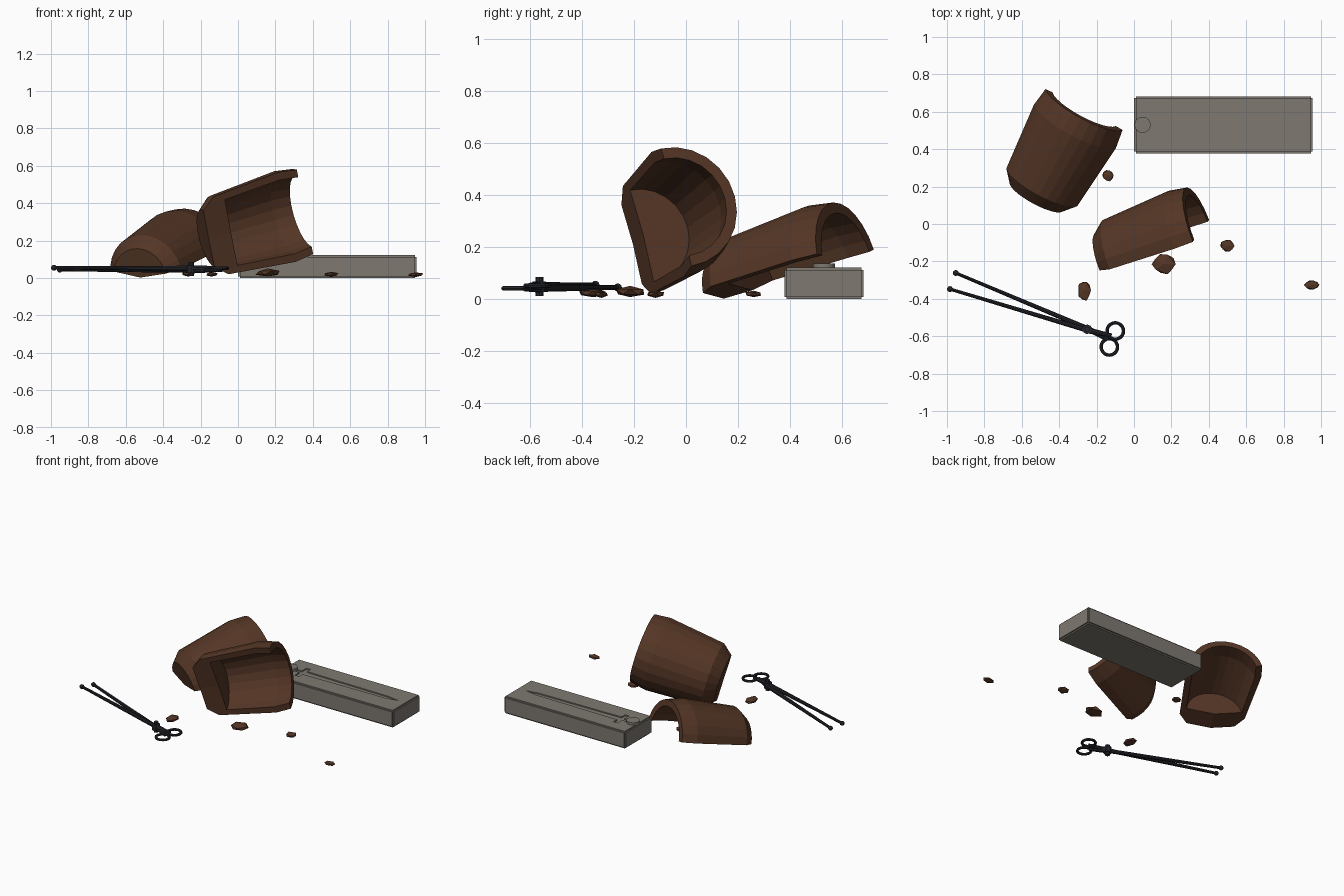
import bpy, bmesh, math, random
from mathutils import Vector, Matrix

old = bpy.data.objects.get("Cube")
if old:
    bpy.data.objects.remove(old)
random.seed(4)


def material(name, rgb):
    m = bpy.data.materials.new(name)
    m.use_nodes = True
    m.diffuse_color = (*rgb, 1)
    m.node_tree.nodes["Principled BSDF"].inputs["Base Color"].default_value = (*rgb, 1)
    return m


CLAY = material("brown clay", (0.09, 0.037, 0.019))
STONE = material("grey stone", (0.21, 0.19, 0.165))
IRON = material("dark iron", (0.02, 0.021, 0.028))


def finish(name, bm, mat):
    bmesh.ops.recalc_face_normals(bm, faces=bm.faces[:])
    mesh = bpy.data.meshes.new(name)
    bm.to_mesh(mesh)
    bm.free()
    ob = bpy.data.objects.new(name, mesh)
    bpy.context.collection.objects.link(ob)
    if mat:
        mesh.materials.append(mat)
    return ob


# Broken pot halves: a wall section spun part of the way round its axis
SECTION = [(-0.07, 0), (-0.07, 0.16), (0, 0.218), (0.385, 0.252), (0.49, 0.237),
           (0.49, 0.195), (0.385, 0.208), (0.06, 0.185), (0.06, 0)]


def pot_half(name, shoulder, axis, middle, sweep):
    axis = Vector(axis).normalized()
    middle = Vector(middle)
    middle = (middle - axis * middle.dot(axis)).normalized()
    side = axis.cross(middle)
    angle = math.radians(sweep)
    bm = bmesh.new()
    verts = [bm.verts.new((r, 0, t)) for t, r in SECTION]
    edges = [bm.edges.new(pair) for pair in zip(verts, verts[1:])]
    bmesh.ops.spin(bm, geom=verts + edges, axis=(0, 0, 1), cent=(0, 0, 0),
                   angle=angle, steps=12)
    bmesh.ops.remove_doubles(bm, verts=bm.verts[:], dist=0.0005)
    # Close the two broken faces
    rim = [e for e in bm.edges if e.is_boundary]
    bm.edges.new([v for v in bm.verts if math.hypot(v.co.x, v.co.y) < 0.001])
    bm.verts.ensure_lookup_table()
    for a in (0, angle):
        ring = []
        for t, r in SECTION:
            p = Vector((r * math.cos(a), r * math.sin(a), t))
            ring.append(min(bm.verts, key=lambda v: (v.co - p).length))
        bm.faces.new(ring)
    # Place with the sweep centred on the middle direction
    frame = Matrix((middle, side, axis)).transposed().to_4x4()
    bm.transform(Matrix.Translation(shoulder) @ frame @ Matrix.Rotation(-angle / 2, 4, 'Z'))
    return finish(name, bm, CLAY)


pot_half("upright_pot_half", (-0.093, -0.182, 0.229), (0.915, 0.311, 0.257),
         (-0.365, 0.916, 0.166), 184)
pot_half("fallen_pot_half", (-0.49, 0.205, 0.02), (0.463, 0.852, 0.25), (0.04, 0, 1), 160)


# Stone mould with a sword-shaped recess
bm = bmesh.new()
bmesh.ops.create_cube(bm, size=1)
bm.transform(Matrix.Translation((0.478, 0.53, 0.061)) @ Matrix.Diagonal((0.955, 0.305, 0.122, 1)))
bmesh.ops.bevel(bm, geom=bm.edges[:], offset=0.009, segments=2, affect='EDGES')
mould = finish("stone_mould", bm, STONE)

half = [(0.07, 0.014), (0.122, 0.014), (0.122, 0.065), (0.154, 0.065), (0.154, 0.026),
        (0.28, 0.023), (0.8, 0.016)]
outline = half + [(0.89, 0)] + [(x, -y) for x, y in reversed(half)]
bm = bmesh.new()
face = bm.faces.new([bm.verts.new((x, 0.53 + y, 0.114)) for x, y in outline])
new = bmesh.ops.extrude_face_region(bm, geom=[face])["geom"]
bmesh.ops.translate(bm, vec=(0, 0, 0.04), verts=[v for v in new if isinstance(v, bmesh.types.BMVert)])
cutter = finish("sword_cutter", bm, None)
cutter.hide_render = True
cutter.hide_set(True)
cut = mould.modifiers.new("sword_recess", 'BOOLEAN')
cut.operation = 'DIFFERENCE'
cut.solver = 'EXACT'
cut.object = cutter
bpy.context.view_layer.update()
baked = bpy.data.meshes.new_from_object(mould.evaluated_get(bpy.context.evaluated_depsgraph_get()))
mould.modifiers.clear()
mould.data = baked
bpy.data.objects.remove(cutter)


def rod(name, a, b, r1, r2, mat, sides=10):
    a, b = Vector(a), Vector(b)
    bm = bmesh.new()
    bmesh.ops.create_cone(bm, cap_ends=True, segments=sides, radius1=r1, radius2=r2,
                          depth=(b - a).length)
    turn = (b - a).to_track_quat('Z', 'Y').to_matrix().to_4x4()
    bm.transform(Matrix.Translation((a + b) / 2) @ turn)
    return finish(name, bm, mat)


rod("mould_pommel", (0.046, 0.53, 0.11), (0.046, 0.53, 0.138), 0.043, 0.043, STONE, 24)


# Tongs: two long arms, grips, finger rings, and a bolt
def tong_arm(label, tip, pivot, grip, ring):
    rod(label + "_tong_arm", tip, pivot, 0.009, 0.014, IRON)
    rod(label + "_tong_grip", pivot, grip, 0.017, 0.012, IRON)
    bm = bmesh.new()
    bmesh.ops.create_icosphere(bm, subdivisions=2, radius=0.016)
    bm.transform(Matrix.Translation(tip))
    finish(label + "_tong_tip", bm, IRON)
    bpy.ops.mesh.primitive_torus_add(major_radius=0.044, minor_radius=0.009, major_segments=20,
                                     minor_segments=8, location=ring)
    bpy.context.object.name = label + "_finger_ring"
    bpy.context.object.data.materials.append(IRON)


tong_arm("back", (-0.953, -0.262, 0.045), (-0.25, -0.558, 0.042), (-0.14, -0.618, 0.042),
         (-0.132, -0.657, 0.042))
tong_arm("front", (-0.984, -0.348, 0.055), (-0.25, -0.568, 0.052), (-0.12, -0.597, 0.052),
         (-0.1, -0.572, 0.052))
rod("tong_bolt_head", (-0.25, -0.563, 0.028), (-0.25, -0.563, 0.068), 0.026, 0.026, IRON, 8)
rod("tong_bolt_pin", (-0.25, -0.563, 0.012), (-0.25, -0.563, 0.085), 0.015, 0.015, IRON, 8)


# Scattered clay shards
SHARDS = [(-0.265, -0.355, 0.04, 0.06, 0.017), (0.16, -0.215, 0.068, 0.06, 0.022),
          (0.5, -0.117, 0.043, 0.036, 0.014), (0.95, -0.325, 0.044, 0.028, 0.013),
          (-0.14, 0.26, 0.034, 0.034, 0.014)]
for i, (x, y, sx, sy, sz) in enumerate(SHARDS):
    bm = bmesh.new()
    bmesh.ops.create_icosphere(bm, subdivisions=1, radius=1)
    for v in bm.verts:
        v.co *= random.uniform(0.85, 1.1)
    bm.transform(Matrix.Translation((x, y, sz + 0.006)) @ Matrix.Diagonal((sx, sy, sz, 1)))
    finish(f"clay_shard_{i + 1}", bm, CLAY)
